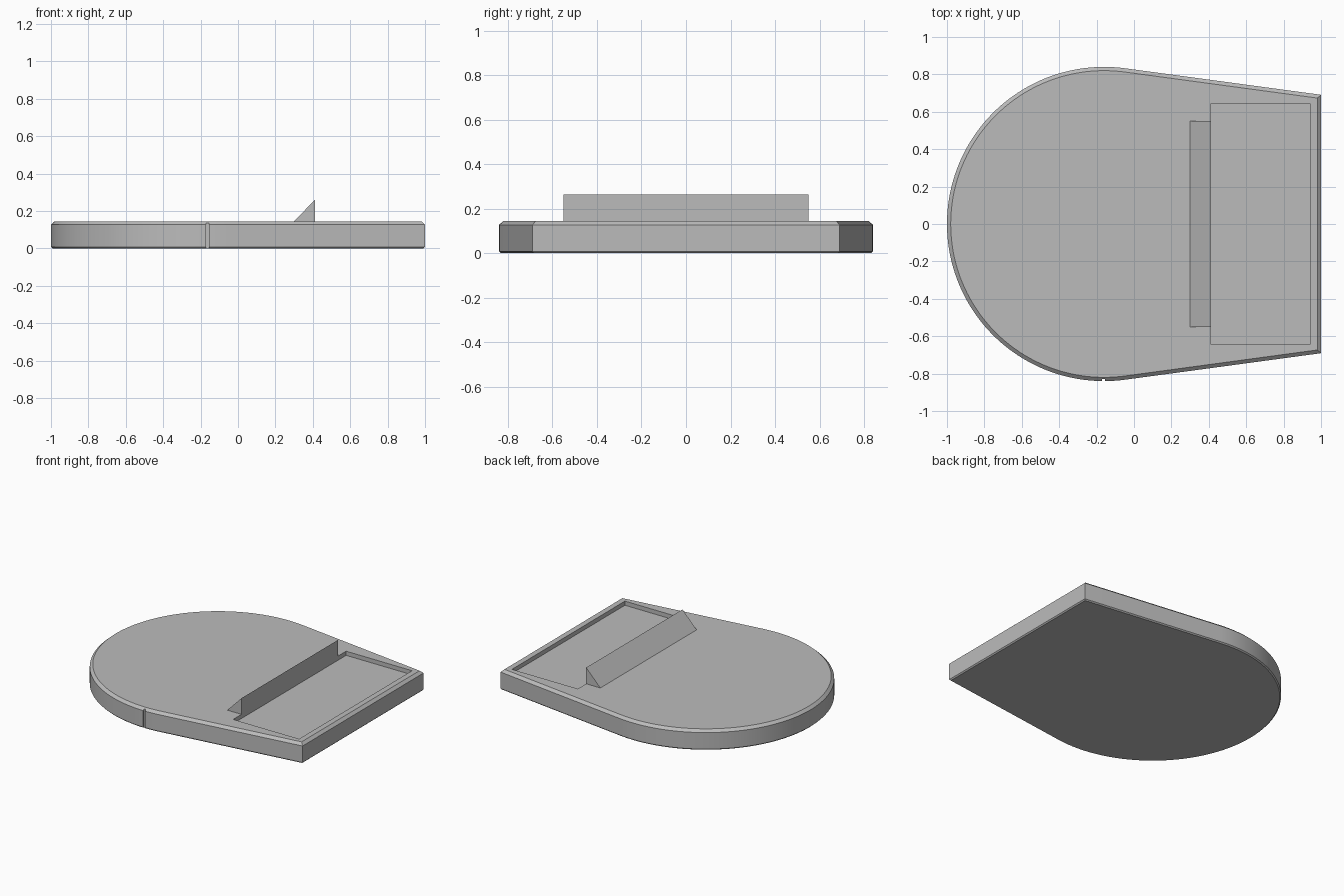
import bpy
import bmesh
from math import sin, cos, pi, atan2, hypot

cube = bpy.data.objects.get("Cube")
if cube:
    bpy.data.objects.remove(cube, do_unlink=True)

CX, R = -0.16, 0.84              # round end: centre and radius
TILT = 0.1344                    # slope of the tapering sides, radians
TOP = 0.145

grey = bpy.data.materials.new("light grey")
colour = (0.5, 0.5, 0.5, 1)
grey.use_nodes = True
grey.diffuse_color = colour
grey.node_tree.nodes["Principled BSDF"].inputs["Base Color"].default_value = colour


def make_object(name, bm):
    bmesh.ops.recalc_face_normals(bm, faces=bm.faces)
    mesh = bpy.data.meshes.new(name)
    bm.to_mesh(mesh)
    bm.free()
    mesh.materials.append(grey)
    obj = bpy.data.objects.new(name, mesh)
    bpy.context.collection.objects.link(obj)
    return obj


def loft(name, rings):
    """Join closed rings of points in order and cap both ends."""
    bm = bmesh.new()
    loops = [[bm.verts.new(p) for p in ring] for ring in rings]
    n = len(loops[0])
    for a, b in zip(loops, loops[1:]):
        for i in range(n):
            j = (i + 1) % n
            bm.faces.new((a[i], a[j], b[j], b[i]))
    bm.faces.new(loops[0])
    bm.faces.new(loops[-1])
    return make_object(name, bm)


def outline(inset, z, steps=96):
    """Round end running tangentially into two tapering sides."""
    r = R - inset
    start, end = pi / 2 - TILT, 3 * pi / 2 + TILT
    points = []
    for i in range(steps + 1):
        a = start + (end - start) * i / steps
        points.append((CX + r * cos(a), r * sin(a), z))
    x = 1 - inset
    y = (r - (x - CX) * sin(TILT)) / cos(TILT)
    return points + [(x, -y, z), (x, y, z)]


def box(name, x0, x1, y0, y1, z0, z1):
    return loft(name, [[(x0, y0, z), (x1, y0, z), (x1, y1, z), (x0, y1, z)]
                       for z in (z0, z1)])


def cut(target, cutter):
    cutter.hide_render = True
    mod = target.modifiers.new("cut", "BOOLEAN")
    mod.operation, mod.solver, mod.object = "DIFFERENCE", "EXACT", cutter
    bpy.context.view_layer.objects.active = target
    bpy.ops.object.modifier_apply(modifier=mod.name)
    bpy.data.objects.remove(cutter, do_unlink=True)


# Base plate with chamfered rims
plate = loft("base_plate", [outline(0.008, 0), outline(0, 0.008),
                            outline(0, 0.127), outline(0.02, TOP)])

# Shallow tray recess and the small notch in the front rim
cut(plate, box("tray_cutter", 0.413, 0.94, -0.645, 0.645, TOP - 0.03, 0.3))
cut(plate, box("notch_cutter", -0.17, -0.155, -0.9, -0.83, -0.1, 0.3))

# Wedge-shaped stop bar beside the tray
loft("wedge_bar", [[(0.3, y, TOP), (0.413, y, TOP), (0.413, y, 0.262)]
                   for y in (-0.55, 0.55)])

# Smooth the round rim, keep the chamfers sharp
bpy.ops.object.select_all(action="DESELECT")
plate.select_set(True)
bpy.context.view_layer.objects.active = plate
bpy.ops.object.shade_smooth_by_angle(angle=0.4)
